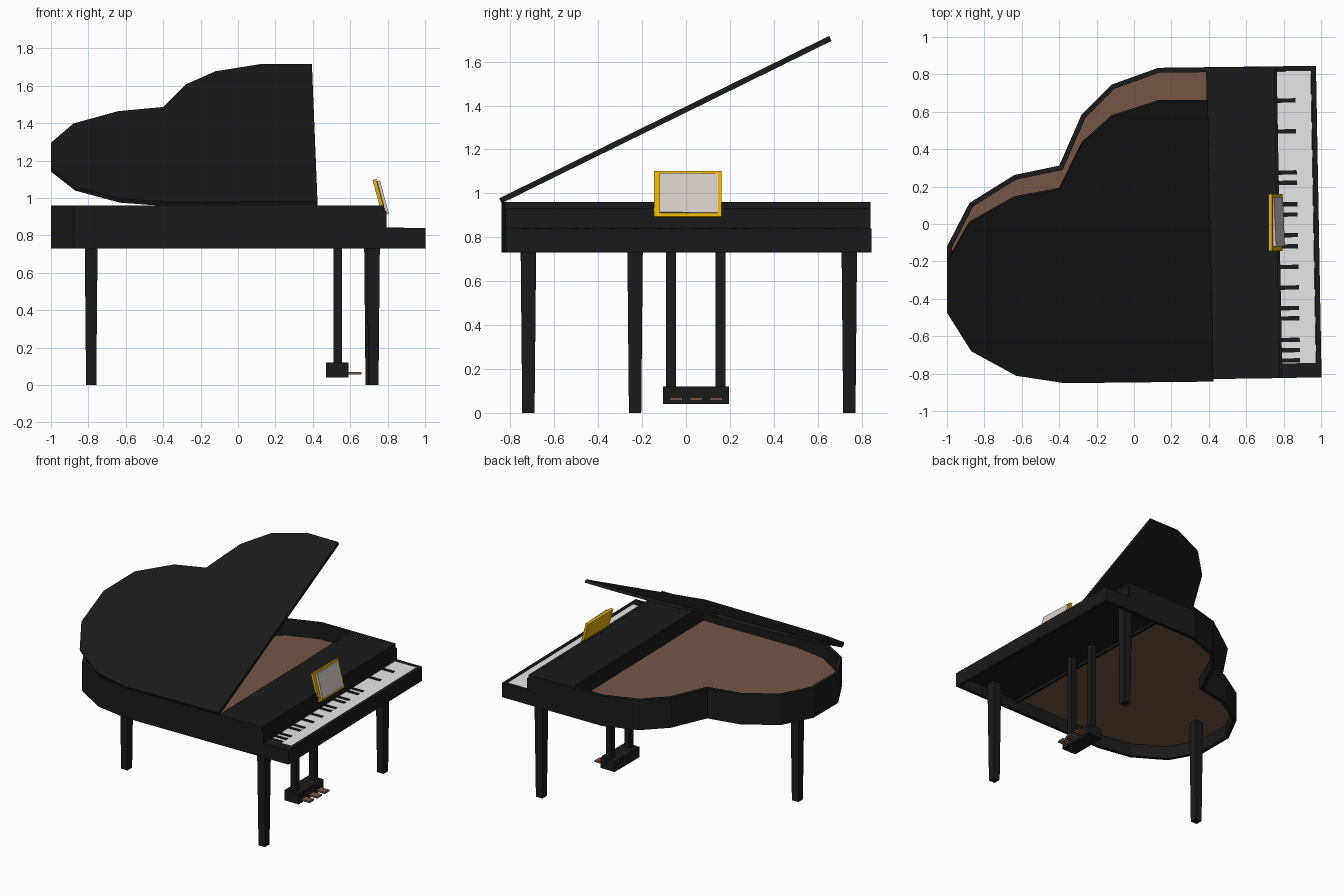
import bpy, bmesh, math
from mathutils import Matrix, Vector

if "Cube" in bpy.data.objects:
    bpy.data.objects.remove(bpy.data.objects["Cube"])

def mat(name, r, g, b):
    m = bpy.data.materials.new(name)
    m.diffuse_color = (r, g, b, 1)
    m.use_nodes = True
    m.node_tree.nodes["Principled BSDF"].inputs["Base Color"].default_value = m.diffuse_color
    return m

BLACK = mat("black lacquer", .0105, .0105, .0105)
BROWN = mat("brown wood", .18, .094, .062)
WHITE = mat("key white", .80, .80, .80)
GOLD = mat("gold", .78, .44, .002)
PAPER = mat("paper", .67, .61, .57)

YAW = Matrix.Rotation(math.radians(1.03), 4, 'Z')  # keyboard end is slightly skewed

def finish(name, bm, m, xf=None):
    if xf:
        bm.transform(xf)
    bmesh.ops.recalc_face_normals(bm, faces=bm.faces)
    me = bpy.data.meshes.new(name)
    bm.to_mesh(me)
    bm.free()
    me.materials.append(m)
    ob = bpy.data.objects.new(name, me)
    bpy.context.collection.objects.link(ob)
    return ob

def box(name, m, x, y, z, xf=None, taper=1.0):
    """Box from ranges; the lower end is scaled by taper."""
    bm = bmesh.new()
    bmesh.ops.create_cube(bm, size=1)
    for v in bm.verts:
        k = taper if v.co.z < 0 else 1
        v.co = Vector((sum(x) / 2 + v.co.x * (x[1] - x[0]) * k,
                       sum(y) / 2 + v.co.y * (y[1] - y[0]) * k,
                       sum(z) / 2 + v.co.z * (z[1] - z[0])))
    return finish(name, bm, m, xf)

# Curved tail of the case, from the treble side round to the bass side
TAIL = [(.13, .835), (-.12, .745), (-.28, .585), (-.40, .312), (-.64, .262), (-.88, .112),
        (-1, -.12), (-1, -.42), (-.87, -.65), (-.63, -.796), (-.37, -.84)]

def outline(xcut):
    """Case outline (counter-clockwise), cut off at xcut."""
    ends = [YAW @ Vector((xcut, y, 0)) for y in (-.838, .828)]
    return [e.xy for e in ends] + [Vector(p) for p in TAIL]

def inset(pts, d):
    res = []
    for i, p in enumerate(pts):
        a = (p - pts[i - 1]).normalized()
        b = (pts[(i + 1) % len(pts)] - p).normalized()
        na, nb = Vector((-a.y, a.x)), Vector((-b.y, b.x))
        res.append(p + (na + nb) * d / (1 + na.dot(nb)))
    return res

def prism(name, m, pts, z0, z1, xf=None):
    bm = bmesh.new()
    lo = [bm.verts.new((*p, z0)) for p in pts]
    hi = [bm.verts.new((*p, z1)) for p in pts]
    bm.faces.new(lo)
    bm.faces.new(hi)
    for i in range(len(pts)):
        bm.faces.new((lo[i - 1], lo[i], hi[i], hi[i - 1]))
    return finish(name, bm, m, xf)

def wall(name, m, pts, d, z0, z1):
    bm = bmesh.new()
    inner = inset(pts, d)
    loops = [[bm.verts.new((*p, z)) for p in ring]
             for ring, z in ((pts, z0), (pts, z1), (inner, z1), (inner, z0))]
    for k in range(4):
        a, b = loops[k], loops[(k + 1) % 4]
        for i in range(len(pts)):
            bm.faces.new((a[i - 1], a[i], b[i], b[i - 1]))
    return finish(name, bm, m)

# Case: low rim all round, higher rim behind the keyboard, thin raised soundboard
wall("lower_rim", BLACK, outline(.988), .026, .73, .84)
wall("upper_rim", BLACK, outline(.765), .026, .84, .96)
prism("soundboard", BROWN, inset(outline(.445), .024), .828, .84)
box("front_cover", BLACK, (.40, .76), (-.815, .805), (.826, .959), YAW)
box("belly_beam", BLACK, (.415, .435), (-.815, .805), (.79, .83), YAW)
box("key_bed", BLACK, (.43, .965), (-.815, .805), (.81, .828), YAW)
box("fallboard", BLACK, (.76, .778), (-.836, .826), (.835, .93), YAW)

# Open lid, hinged along the bass side
hinge = Vector((0, -.84, .955))
prism("lid", BLACK, outline(.41), 0, .025,
      Matrix.Translation(hinge) @ Matrix.Rotation(math.radians(26.2), 4, 'X')
      @ Matrix.Translation((0, .84, 0)))

# Keyboard
box("white_keys", WHITE, (.775, .96), (-.76, .802), (.825, .837), YAW)
box("key_cheek", BLACK, (.775, .963), (-.815, -.76), (.825, .838), YAW)
for y in (.66, .495, .275, .22, .105, .05, -.06, -.12, -.23, -.34,
          -.45, -.505, -.62, -.675, -.73):
    box("black_key", BLACK, (.775, .875), (y - .026, y - .003), (.832, .842), YAW)

# Music desk with a sheet
tilt = Matrix.Translation((.757, .008, .995)) @ Matrix.Rotation(math.radians(-15), 4, 'Y')
box("music_desk", GOLD, (-.01, .01), (-.153, .153), (-.107, .107), tilt)
box("music_sheet", PAPER, (.006, .022), (-.13, .136), (-.09, .095),
    tilt @ Matrix.Rotation(math.radians(2.5), 4, 'Z'))

# Tapered legs
for name, x, y in (("front_leg", .724, -.718), ("front_leg", .709, .744), ("rear_leg", -.785, -.232)):
    box(name, BLACK, (x - .035, x + .035), (y - .036, y + .036), (0, .815 if x > 0 else .83),
        None, .78)

# Pedal lyre
for y in (-.068, .157):
    box("lyre_post", BLACK, (.51, .555), (y - .023, y + .023), (.11, .815))
box("pedal_box", BLACK, (.47, .59), (-.105, .195), (.04, .12))
for y in (-.045, .047, .138):
    box("pedal", BROWN, (.58, .66), (y - .028, y + .028), (.056, .069))
